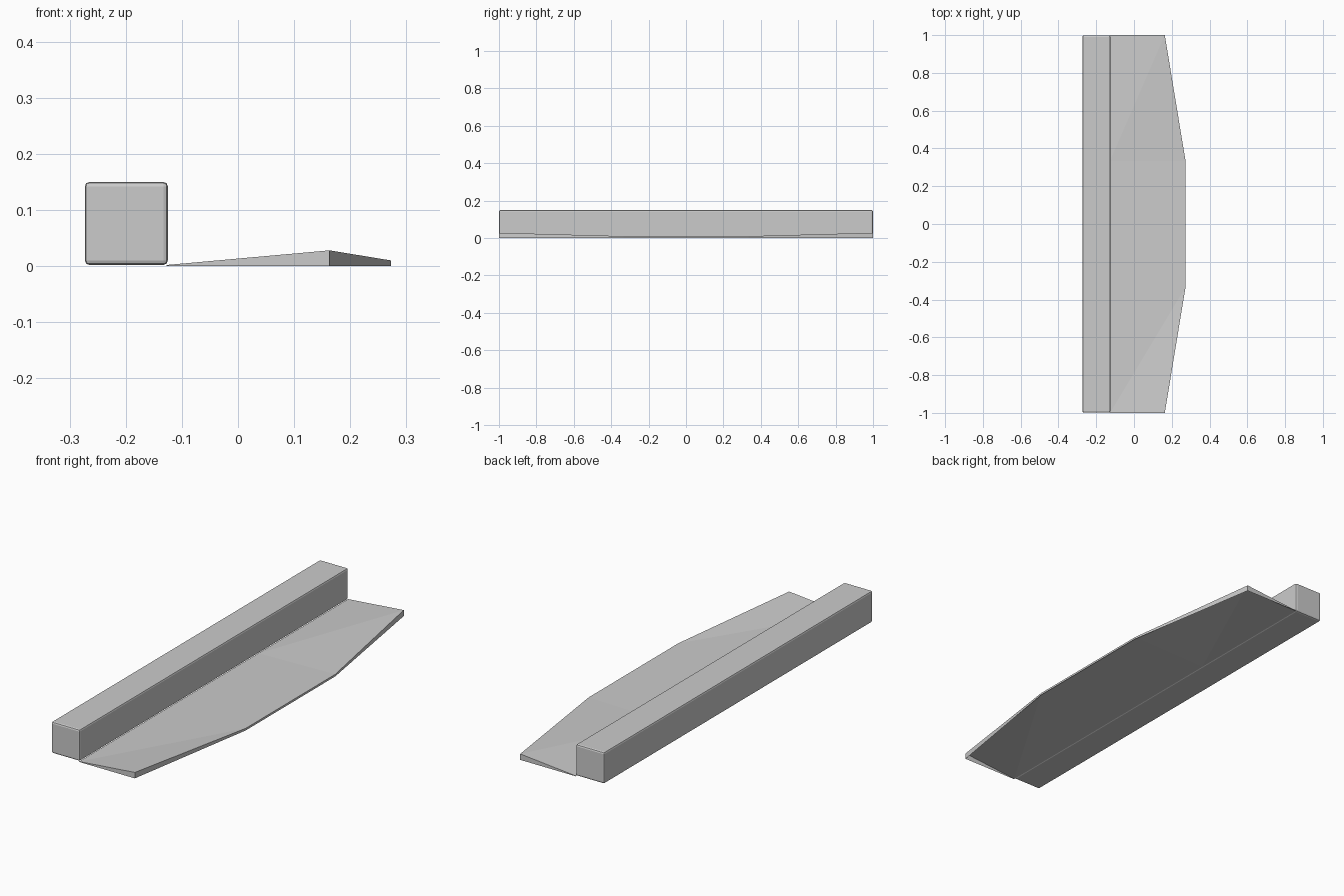
import bpy, bmesh
from mathutils import Vector

if "Cube" in bpy.data.objects:
    bpy.data.objects.remove(bpy.data.objects["Cube"])


def add_object(name, bm):
    mesh = bpy.data.meshes.new(name)
    bm.to_mesh(mesh)
    bm.free()
    obj = bpy.data.objects.new(name, mesh)
    bpy.context.collection.objects.link(obj)
    return obj


# Long square kerb with small rounded edges
bm = bmesh.new()
bmesh.ops.create_cube(bm, size=1)
bmesh.ops.scale(bm, vec=(0.148, 1.998, 0.148), verts=bm.verts)
bmesh.ops.translate(bm, vec=(-0.199, 0, 0.076), verts=bm.verts)
kerb = add_object("kerb_beam", bm)
bevel = kerb.modifiers.new("rounded_edges", 'BEVEL')
bevel.width = 0.008
bevel.segments = 2

# Thin sloping apron: inner and outer points at four stations along y
stations = [(-1, 0.163, 0.028), (-0.333, 0.273, 0.010),
            (0.333, 0.273, 0.010), (1, 0.163, 0.028)]
bm = bmesh.new()
inner = [bm.verts.new((-0.127, y, 0.002)) for y, x, z in stations]
outer = [bm.verts.new((x, y, z)) for y, x, z in stations]
for i in range(3):
    a, b, c, d = inner[i], outer[i], outer[i + 1], inner[i + 1]
    bm.faces.new((a, b, c))
    bm.faces.new((a, c, d))

# Skirt dropping from the three free sides to the ground, open underneath
rim = [inner[0]] + outer + [inner[-1]]
foot = [bm.verts.new(Vector((v.co.x, v.co.y, 0))) for v in rim]
for i in range(len(rim) - 1):
    bm.faces.new((rim[i], foot[i], foot[i + 1], rim[i + 1]))
add_object("sloping_apron", bm)
